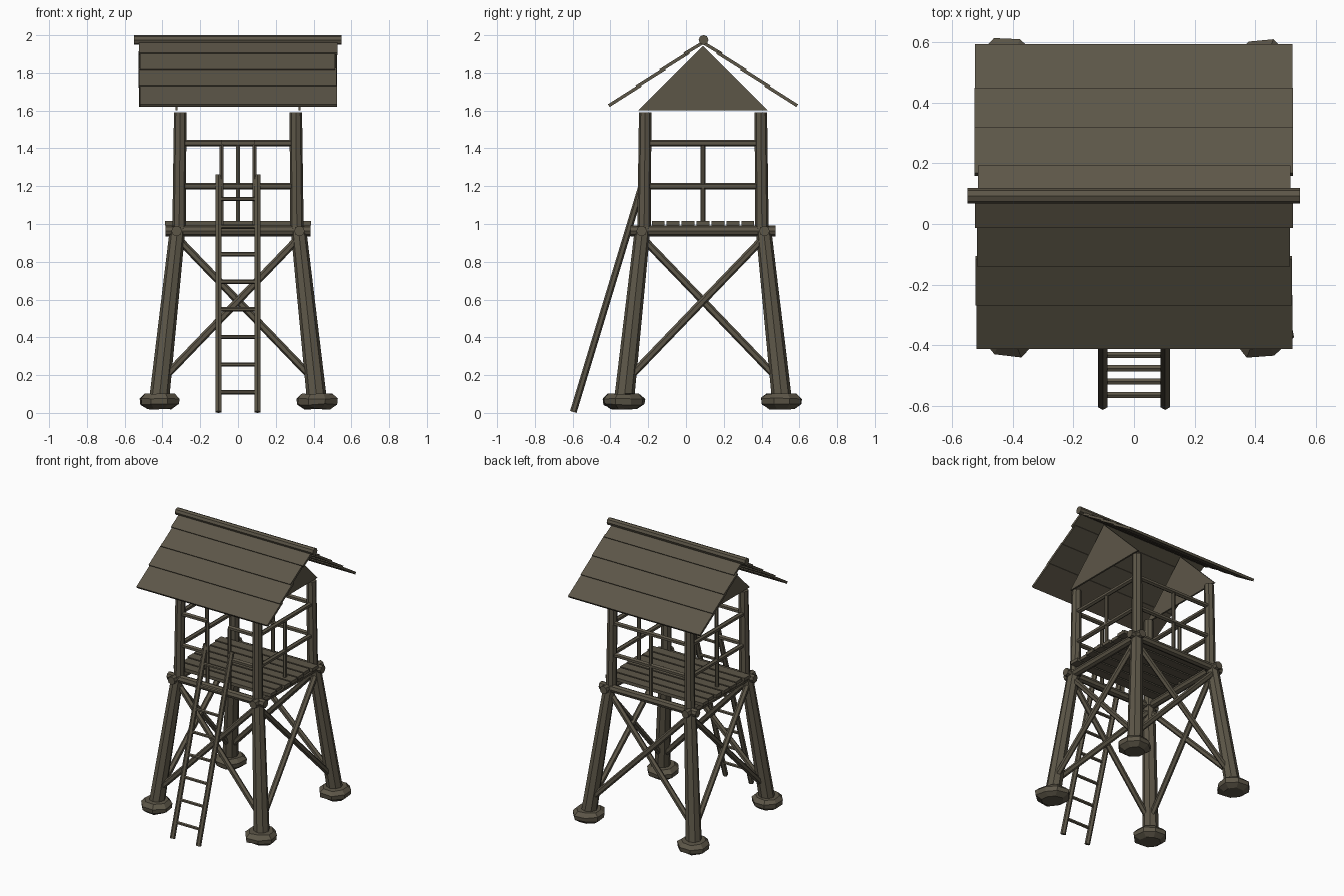
import bpy, bmesh, math, random
from mathutils import Vector, Matrix

if "Cube" in bpy.data.objects:
    bpy.data.objects.remove(bpy.data.objects["Cube"])

random.seed(4)
CY = 0.09  # centre of the tower along y

wood = bpy.data.materials.new("weathered brown wood")
wood.diffuse_color = (0.108, 0.093, 0.064, 1)
wood.use_nodes = True
wood.node_tree.nodes["Principled BSDF"].inputs["Base Color"].default_value = wood.diffuse_color


def finish(name, bm):
    bmesh.ops.recalc_face_normals(bm, faces=bm.faces)
    me = bpy.data.meshes.new(name)
    bm.to_mesh(me)
    bm.free()
    me.materials.append(wood)
    ob = bpy.data.objects.new(name, me)
    bpy.context.collection.objects.link(ob)
    return ob


def pole(name, a, b, r1, r2=None, sides=8):
    """Straight tapered pole from a to b."""
    a, b = Vector(a), Vector(b)
    d = b - a
    bm = bmesh.new()
    m = Matrix.Translation((a + b) / 2) @ d.to_track_quat('Z', 'Y').to_matrix().to_4x4()
    bmesh.ops.create_cone(bm, cap_ends=True, segments=sides, radius1=r1,
                          radius2=r1 if r2 is None else r2, depth=d.length, matrix=m)
    return finish(name, bm)


def prism(name, pts, x0, x1):
    """Outline in the yz plane, extruded along x."""
    bm = bmesh.new()
    f = bm.faces.new([bm.verts.new((x0, y, z)) for y, z in pts])
    ext = bmesh.ops.extrude_face_region(bm, geom=[f])
    bmesh.ops.translate(bm, verts=[v for v in ext["geom"] if isinstance(v, bmesh.types.BMVert)],
                        vec=(x1 - x0, 0, 0))
    return finish(name, bm)


def stone(name, x, y):
    """Irregular flat foundation stone made of stacked rings."""
    n, rings = 8, []
    bm = bmesh.new()
    jit = [random.uniform(0.9, 1.1) for _ in range(n)]
    for r, z in ((0.07, 0.022), (0.108, 0.045), (0.112, 0.077), (0.085, 0.1)):
        rings.append([bm.verts.new((x + r * jit[i] * math.cos(math.tau * (i + .5) / n),
                                    y + r * jit[i] * math.sin(math.tau * (i + .5) / n),
                                    z + random.uniform(-.004, .004))) for i in range(n)])
    for lo, hi in zip(rings, rings[1:]):
        for i in range(n):
            j = (i + 1) % n
            bm.faces.new((lo[i], lo[j], hi[j], hi[i]))
    bm.faces.new(rings[0])
    bm.faces.new(rings[-1])
    return finish(name, bm)


def leg_offset(z):
    """Distance of the leaning leg's axis from the centre at height z."""
    return 0.425 - 0.108 * z


# stones, leaning legs, upright posts
for sx in (-1, 1):
    for sy in (-1, 1):
        b, t = leg_offset(0.06), leg_offset(0.98)
        stone("foundation_stone", sx * b, CY + sy * b)
        pole("leg", (sx * b, CY + sy * b, 0.06), (sx * t, CY + sy * t, 0.98), 0.053, 0.041)
        pole("upper_post", (sx * 0.312, CY + sy * 0.312, 0.95),
             (sx * 0.306, CY + sy * 0.306, 1.59), 0.036, 0.033)

# each of the four sides: floor beam, crossed braces, railing
for k, side in enumerate(("front", "right", "back", "left")):
    rot = Matrix.Rotation(k * math.pi / 2, 3, 'Z')

    def at(u, v, z):
        return rot @ Vector((u, -v, z)) + Vector((0, CY, 0))

    pole(side + "_floor_beam", at(-0.385, 0.325, 0.963), at(0.385, 0.325, 0.963), 0.028)
    zl, zh = 0.17, 0.93
    for s in (-1, 1):
        pole(side + "_brace", at(-s * leg_offset(zl), leg_offset(zl) + s * .008, zl),
             at(s * leg_offset(zh), leg_offset(zh) + s * .008, zh), 0.02, sides=6)
    for z in (1.2, 1.427):
        if k == 0:  # opening for the ladder
            for s in (-1, 1):
                pole("front_rail", at(s * 0.31, 0.31, z), at(s * 0.085, 0.31, z), 0.017, sides=6)
        else:
            pole(side + "_rail", at(-0.31, 0.31, z), at(0.31, 0.31, z), 0.017, sides=6)
    for u in ((-0.088, 0.088) if k == 0 else (0,)):
        pole(side + "_baluster", at(u, 0.31, 0.97), at(u, 0.31, 1.42), 0.013, sides=6)

# floor planks
for i in range(-3, 4):
    y, e = CY + i * 0.079, 0.38 + random.uniform(-.008, .008)
    prism("floor_plank", [(y - .034, .992), (y + .034, .992), (y + .034, 1.015), (y - .034, 1.015)], -e, e)

# ladder
def ladder_y(z):
    return -0.598 + 0.303 * z


for s in (-1, 1):
    pole("ladder_rail", (s * 0.103, ladder_y(0.005), 0.005), (s * 0.103, ladder_y(1.258), 1.258), 0.018, sides=6)
for i in range(8):
    z = 0.11 + i * 0.146
    pole("ladder_rung", (-0.1, ladder_y(z), z), (0.1, ladder_y(z), z), 0.0115, sides=6)

# roof boards, overlapping like shingles
edges = (0, 0.1, 0.227, 0.355, 0.5)
nrm = Vector((0.57, 0.82))
for s in (-1, 1):
    for d0, d1 in zip(edges, edges[1:]):
        d0 = max(d0 - 0.02, 0)
        top = Vector((d0, 1.973 - 0.69 * d0)) - nrm * 0.002
        low = Vector((d1, 1.973 - 0.69 * d1)) + nrm * 0.006
        pts = [top, low, low - nrm * 0.017, top - nrm * 0.017]
        prism("roof_board", [(CY + s * p.x, p.y) for p in pts],
              -0.52 + random.uniform(-.006, .006), 0.52 + random.uniform(-.006, .006))
pole("ridge_pole", (-0.55, CY + .003, 1.975), (0.548, CY + .003, 1.975), 0.026)

# gable boards
for s in (-1, 1):
    prism("gable_board", [(CY - .342, 1.602), (CY + .342, 1.602), (CY, 1.945)], s * 0.319, s * 0.331)
